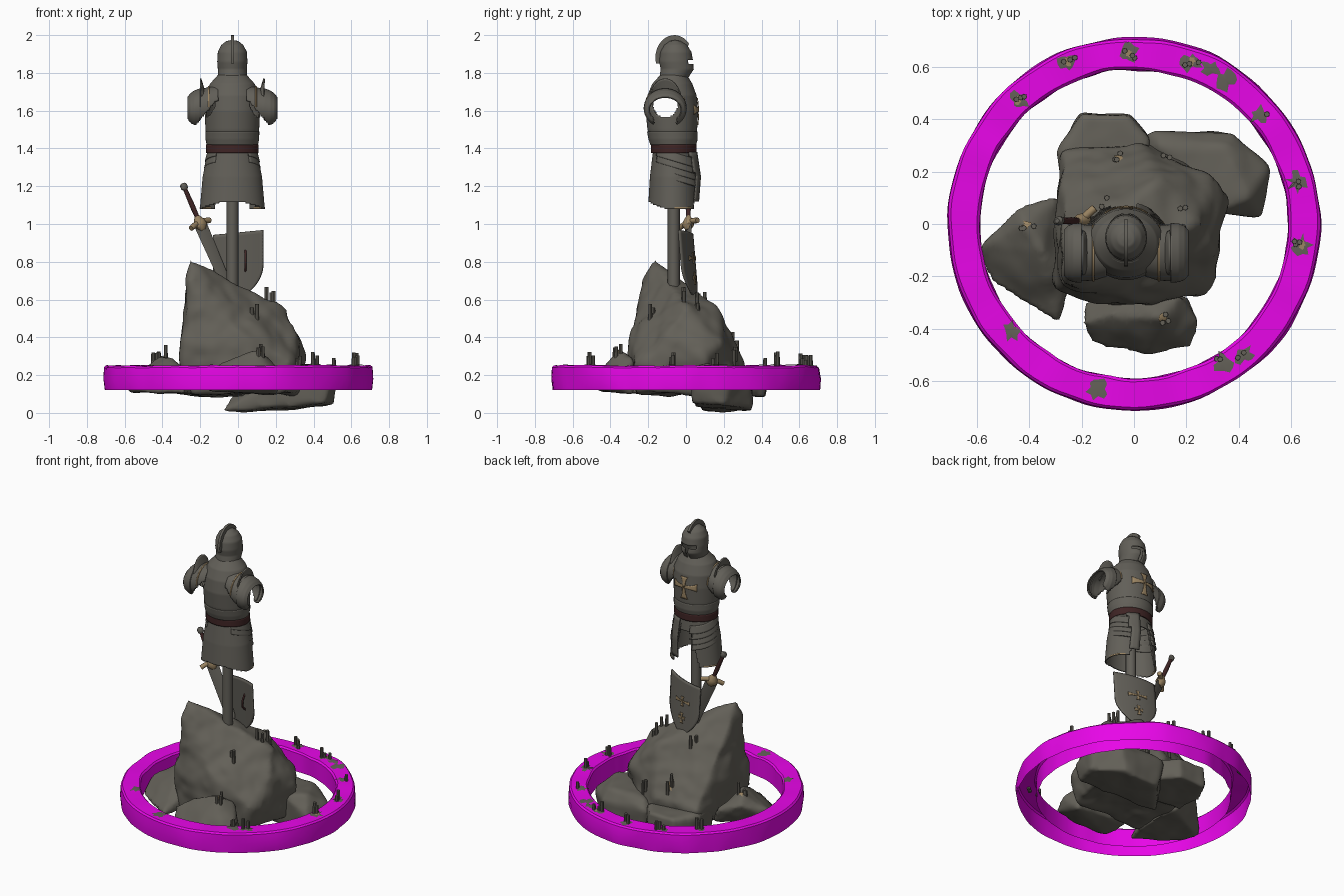
import bpy, bmesh, math, random
from mathutils import Vector, Matrix, noise
from mathutils.bvhtree import BVHTree

random.seed(4)
if "Cube" in bpy.data.objects:
    bpy.data.objects.remove(bpy.data.objects["Cube"])


def material(name, *rgb):
    m = bpy.data.materials.new(name)
    m.use_nodes = True
    m.diffuse_color = (*rgb, 1)
    m.node_tree.nodes["Principled BSDF"].inputs["Base Color"].default_value = (*rgb, 1)
    return m


STONE = material("stone grey", .125, .117, .097)
STEEL = material("steel grey", .122, .115, .098)
RING = material("magenta", .9, .002, .9)
RED = material("dark red", .05, .018, .018)
GOLD = material("dull gold", .33, .235, .125)
CX, CY = -.03, -.07


def finish(name, bm, mat, thick=0, angle=40):
    """Turn a bmesh into a shaded object, optionally thickened."""
    bmesh.ops.recalc_face_normals(bm, faces=bm.faces)
    me = bpy.data.meshes.new(name)
    bm.to_mesh(me)
    bm.free()
    me.materials.append(mat)
    ob = bpy.data.objects.new(name, me)
    bpy.context.collection.objects.link(ob)
    if thick:
        s = ob.modifiers.new("Thickness", "SOLIDIFY")
        s.thickness, s.offset = thick, 0
    bpy.ops.object.select_all(action="DESELECT")
    ob.select_set(True)
    bpy.context.view_layer.objects.active = ob
    bpy.ops.object.shade_smooth_by_angle(angle=math.radians(angle))
    return ob


def grid(bm, rows, closed=False):
    """Bridge rows of points into quads."""
    vs = [[bm.verts.new(p) for p in row] for row in rows]
    for a, b in zip(vs, vs[1:]):
        n = len(a)
        for i in range(n if closed else n - 1):
            j = (i + 1) % n
            bm.faces.new((a[i], a[j], b[j], b[i]))


def shell(name, rows, mat, keep=None, place=None, sub=6, seg=48, thick=.008):
    """Loft of ellipses (height, half width, back, front), with faces cut by a rule."""
    bm, loops = bmesh.new(), []
    for r0, r1 in zip(rows, rows[1:]):
        for k in range(sub + (r1 is rows[-1])):
            z, rx, y0, y1 = Vector(r0).lerp(Vector(r1), k / sub)
            loops.append([((CX if not place else 0) + rx * math.cos(t), (y0 + y1) / 2 + (y1 - y0) / 2 * math.sin(t), z)
                          for t in (math.tau * i / seg for i in range(seg))])
    grid(bm, loops, True)
    if keep:
        out = [f for f in bm.faces if not keep(f.calc_center_median())]
        bmesh.ops.delete(bm, geom=out, context="FACES")
    if place:
        for v in bm.verts:
            v.co = place(v.co.copy())
    return finish(name, bm, mat, thick)


def rod(name, pts, radius, mat):
    """Thin tube along a path."""
    cu = bpy.data.curves.new(name, "CURVE")
    cu.dimensions, cu.bevel_depth, cu.bevel_resolution = "3D", radius, 2
    cu.use_fill_caps = True
    sp = cu.splines.new("POLY")
    sp.points.add(len(pts) - 1)
    for p, q in zip(sp.points, pts):
        p.co = (*q, 1)
    cu.materials.append(mat)
    ob = bpy.data.objects.new(name, cu)
    bpy.context.collection.objects.link(ob)


ground = []


def rock(name, pts, rough=.011, soften=3):
    """Boulder: hull of points, remeshed, softened and roughened."""
    bm = bmesh.new()
    vs = [bm.verts.new(p) for p in pts]
    res = bmesh.ops.convex_hull(bm, input=vs)
    loose = [g for g in res["geom_interior"] if isinstance(g, bmesh.types.BMVert)]
    bmesh.ops.delete(bm, geom=loose, context="VERTS")
    ob = finish(name, bm, STONE)
    r = ob.modifiers.new("Remesh", "REMESH")
    r.mode, r.voxel_size = "VOXEL", .018
    s = ob.modifiers.new("Soften", "SMOOTH")
    s.iterations = soften
    bpy.context.view_layer.update()
    me = bpy.data.meshes.new_from_object(ob.evaluated_get(bpy.context.evaluated_depsgraph_get()))
    bpy.data.objects.remove(ob)
    bm = bmesh.new()
    bm.from_mesh(me)
    bm.normal_update()
    for v in bm.verts:
        v.co += v.normal * rough * (noise.noise(v.co * 7) + .4 * noise.noise(v.co * 15))
    ground.append(BVHTree.FromBMesh(bm))
    finish(name, bm, STONE, angle=60)


# Rocks
rock("main_rock", [(-.26, -.17, .82), (-.27, -.1, .73), (-.25, -.22, .7), (-.28, -.24, .5), (-.3, -.05, .45),
                   (-.3, -.24, .25), (-.05, -.08, .7), (.1, -.05, .61), (.25, 0, .55), (.31, -.1, .42),
                   (.36, .1, .28), (.31, -.2, .25), (.27, -.27, .27), (0, -.3, .42), (-.1, -.32, .25), (.1, .17, .55),
                   (.18, .2, .45), (.29, .18, .38), (0, .31, .28), (-.28, .27, .25), (-.1, .08, .6), (-.25, -.25, .1),
                   (.25, -.25, .1), (.33, .1, .1), (-.25, .25, .1), (.1, .3, .1)], .018, 4)
rock("left_rock", [(-.59, -.1, .11), (-.55, -.24, .11), (-.29, -.4, .11), (-.25, -.2, .2), (-.3, .1, .2),
                   (-.45, .07, .25), (-.42, 0, .3), (-.35, -.1, .3), (-.57, -.08, .2), (-.25, .08, .1), (-.25, -.25, .1)], soften=2)
rock("front_rock", [(-.2, -.38, .2), (-.17, -.46, .11), (.05, -.51, .15), (.22, -.48, .15), (.25, -.38, .2),
                    (.18, -.27, .28), (.1, -.36, .34), (0, -.27, .27), (-.19, -.29, .14), (.2, -.28, .1), (-.1, -.35, .27)])
rock("right_rock", [(.52, .22, .17), (.49, .02, .15), (.38, .35, .17), (.06, .36, .2), (-.09, .1, .003), (.51, .2, .04),
                    (.46, .03, .05), (.35, .35, .02), (.1, .34, .01), (.1, .3, .25), (.35, .3, .25), (.44, .1, .26), (.3, .04, .25)], .007, 2)
back_outline = [(-.29, .28), (-.2, .42), (-.02, .42), (.06, .33), (.05, .1), (-.27, .1)]
rock("back_rock", [(x, y, z) for x, y in back_outline for z in (.09, .23)])

# Worn ring around the base, hollow underneath
bm = bmesh.new()
section = [(.706, .12), (.712, .18), (.708, .24), (.698, .25), (.6, .25), (.59, .24), (.588, .12)]
loops = []
for i in range(120):
    t = math.tau * i / 120
    d = Vector((math.cos(t), math.sin(t), 0))
    loops.append([])
    for r, z in section:
        n = noise.noise(d * 5 + Vector((r * 9, 0, z * 9)))
        loops[-1].append(d * (r + .008 * n) + Vector((0, 0, z + (.007 * n if z > .2 else 0))))
grid(bm, loops + loops[:1])
bmesh.ops.remove_doubles(bm, verts=bm.verts, dist=.0001)
ground.append(BVHTree.FromBMesh(bm))
finish("ring", bm, RING, angle=30)


def drop(x, y):
    hits = [g.ray_cast(Vector((x, y, 1)), Vector((0, 0, -1)))[0] for g in ground]
    return max((h.z for h in hits if h), default=.25)


# Small stubs standing in clusters on the ring and the rocks, with bare patches under them
stubs, patches, wax = bmesh.new(), bmesh.new(), bmesh.new()
on_ring = [(-.25, .62, 3), (-.02, .65, 3), (.22, .62, 3), (.48, .42, 1), (-.44, .47, 3), (.62, .16, 2),
           (.64, -.08, 3), (.34, -.53, 2), (.42, -.5, 2), (-.14, -.63, 0), (-.47, -.41, 0), (.29, .59, 0), (.35, .55, 0)]
on_rock = [(-.06, .25, 3), (.13, .26, 2), (-.13, .08, 2), (.19, .07, 2), (-.41, 0, 3), (.11, -.36, 3), (.08, -.17, 2), (.17, 0, 2)]
for k, (x, y, n) in enumerate(on_ring + on_rock):
    spots = [(patches, .038)] if k < len(on_ring) else []
    for target, size in spots + ([(wax, .016)] if n > 2 else []):
        rim = []
        for i in range(13):
            r = size * random.uniform(.45, 1.3)
            px, py = x + r * math.cos(math.tau * i / 13), y + r * math.sin(math.tau * i / 13)
            rim.append(target.verts.new((px, py, drop(px, py) + (.003 if target is patches else .006))))
        mid = target.verts.new((x, y, drop(x, y) + .006))
        for a, b in zip(rim, rim[1:] + rim[:1]):
            target.faces.new((a, b, mid))
    for i in range(n):
        px, py = x + random.uniform(-.028, .028), y + random.uniform(-.02, .02)
        h = random.uniform(.04, .09)
        bmesh.ops.create_cone(stubs, cap_ends=True, segments=8, radius1=.011, radius2=.01, depth=h,
                              matrix=Matrix.Translation((px, py, drop(px, py) + h / 2 - .012)))
for name, part, mat in (("stubs", stubs, STONE), ("bare_patches", patches, STONE), ("wax_pools", wax, GOLD)):
    finish(name, part, mat)

# Post holding the armour
rod("post", [(CX, -.065, .45), (CX, -.065, 1.38)], .032, STEEL)

# Breastplate with open arm holes
torso_rows = [(1.39, .125, -.17, .04), (1.5, .138, -.2, .055), (1.6, .143, -.21, .06),
              (1.68, .14, -.2, .052), (1.74, .115, -.175, .03), (1.79, .07, -.13, 0)]
shell("breastplate", torso_rows, STEEL,
      lambda c: abs(c.x - CX) < .07 or math.hypot(c.y + .11, c.z - 1.63) > .066, sub=12, seg=128)
shell("waist_lip", [(1.42, .132, -.185, .05), (1.45, .138, -.195, .058), (1.49, .139, -.202, .058)], STEEL)
shell("belt", [(1.375, .133, -.18, .05), (1.42, .133, -.18, .05)], RED, thick=.012)

# Skirt with an arched hem, open at the front, and overlapping hip plates
shell("skirt", [(1.39, .125, -.17, .04), (1.25, .153, -.187, .052), (1.08, .168, -.197, .06)], STEEL,
      lambda c: (c.y < CY and c.z > 1.118 - .035 * ((c.x - CX) / .16) ** 2)
      or (c.y >= CY and (c.z > 1.3 or abs(c.x - CX) > .04 + .25 * (1.3 - c.z))), sub=24, seg=128)
for side in (1, -1):
    angles = [math.radians(a) for a in range(4, 52, 6)]
    rod("hem_trim", [(CX + side * .168 * math.cos(a), CY + .13 * math.sin(a), 1.085) for a in angles], .006, GOLD)
for i in range(4):
    z, g = 1.385 - .033 * i, .004 * i
    shell("hip_plates", [(z, .13 + g, -.173, .05 + g), (z - .045, .142 + g, -.181, .064 + g)], STEEL,
          lambda c: c.y > -.15 and abs(c.x) > .04 + .006 * i,
          lambda c: Vector((CX + c.x, c.y, min(c.z - .3 * (c.y + .09), 1.4))))
shell("hanging_plate", [(1.38, .13, -.17, .06), (1.25, .155, -.18, .08), (1.12, .168, -.19, .07)], STEEL,
      lambda c: c.y > CY and .04 < c.x - CX < .1)

# Shoulder plates: sleeves along x, tapering outward, open at the end and underneath
for side, label in ((1, "left"), (-1, "right")):
    def place(c):
        return Vector((CX + side * c.z, -.11 + c.x, 1.62 + c.y))

    def under(c):
        return c.y > .03 or (abs(c.x) > .06 and c.y > .13 - 1.15 * c.z)

    shell(label + "_shoulder_cap", [(.075, .09, -.085, .11), (.13, .102, -.1, .1), (.17, .104, -.1, .088),
                                    (.2, .1, -.1, .078)], STEEL, under, place, 8, 64)
    shell(label + "_arm_plate", [(.17, .11, -.108, .094), (.2, .108, -.108, .083), (.22, .1, -.098, .068),
                                 (.235, .084, -.08, .05)], STEEL, under, place, 8, 64)
    shell(label + "_shoulder_flange", [(.15, .09, -.1, .09), (.168, .085, -.1, .15)], STEEL, lambda c: c.y > .06, place)
    arc = [math.radians(a) for a in range(0, 181, 12)]
    rod(label + "_shoulder_trim", [place(Vector((.106 * math.cos(a), .106 * math.sin(a), .125))) for a in arc], .005, GOLD)

# Helmet with a narrow neck, a T-shaped face opening and a crest
shell("helmet", [(1.76, .07, -.135, 0), (1.785, .073, -.135, .015), (1.82, .073, -.13, .038), (1.86, .076, -.138, .034),
                 (1.91, .073, -.132, .025), (1.945, .055, -.112, .002), (1.965, .03, -.085, -.03), (1.97, .003, -.06, -.055)],
      STEEL, lambda c: c.y < -.02 or not ((1.845 < c.z < 1.872 and abs(c.x - CX) < .055)
                                          or (c.z < 1.85 and abs(c.x - CX) < .011)))
shell("helmet_collar", [(1.735, .105, -.165, .025), (1.775, .082, -.145, .01)], STEEL)
bm = bmesh.new()
outer, inner = [], []
for a in range(38, 195, 12):
    c, s = math.cos(math.radians(a)), math.sin(math.radians(a))
    outer.append((-.062 + .1 * c, 1.88 + .12 * s))
    inner.append((-.055 + .07 * c, 1.87 + .085 * s))
grid(bm, [[(CX + dx, y, z) for y, z in row] for dx, row in ((-.008, outer), (.008, outer), (.008, inner), (-.008, inner), (-.008, outer))])
bmesh.ops.remove_doubles(bm, verts=bm.verts, dist=.0001)
bmesh.ops.holes_fill(bm, edges=bm.edges)
finish("helmet_crest", bm, STEEL)


def torso_y(x, z):
    for a, b in zip(torso_rows, torso_rows[1:]):
        if a[0] <= z <= b[0]:
            _, rx, y0, y1 = Vector(a).lerp(Vector(b), (z - a[0]) / (b[0] - a[0]))
            return (y0 + y1) / 2 + (y1 - y0) / 2 * math.sqrt(max(0, 1 - ((x - CX) / rx) ** 2))


def shield_y(x, z):
    return .034 - .27 * x - 1.3 * x * x - .08 * (z - .78)


def cross(name, cx, cz, wide, up, low, surface):
    """Flared cross laid on a surface, with its own reach sideways, up and down."""
    bm = bmesh.new()
    for ax, az, reach in ((1, 0, wide), (-1, 0, wide), (0, 1, up), (0, -1, low)):
        rows = []
        for k in range(7):
            u, w = reach * k / 6, up * (.15 + .26 * (k / 6) ** 3)
            pts = [(cx + ax * u + az * w * s, cz + az * u + ax * w * s) for s in (-1, -.5, 0, .5, 1)]
            rows.append([(x, surface(x, z) + .008, z) for x, z in pts])
        grid(bm, rows)
    finish(name, bm, GOLD, .004)


cross("chest_cross", CX, 1.605, .082, .062, .082, torso_y)

# Heater shield beside the post, turned a little to the left
bm, rows = bmesh.new(), []
for k in range(21):
    z = .61 + .345 * k / 20
    w = .132 * math.sin(min(1, (z - .605) / .17) * math.pi / 2) ** .7
    rows.append([(w * i / 8, shield_y(w * i / 8, z), z + .1 * w * i / 8 * k / 20) for i in range(-8, 9)])
grid(bm, rows)
finish("shield", bm, STEEL, .01)
cross("shield_cross", 0, .82, .06, .03, .03, shield_y)
cross("shield_lower_mark", 0, .715, .026, .03, .034, shield_y)
strap = [(.86, 0), (.82, .03), (.78, .03), (.75, 0)]
rod("shield_strap", [(.04, shield_y(.04, z) - d, z) for z, d in strap], .006, RED)

# Sword stuck point down in the rock, built upright, then turned and tilted
tilt = Matrix.Translation((-.2, .012, 1)) @ Matrix.Rotation(-.41, 4, "Y") @ Matrix.Rotation(.45, 4, "Z")


def sword_part(name, profile, mat, depth, sides=4):
    bm = bmesh.new()
    loops = [[tilt @ Vector((w * math.cos(math.tau * i / sides), depth * w * math.sin(math.tau * i / sides), z))
              for i in range(sides)] for z, w in profile]
    grid(bm, loops, True)
    bmesh.ops.holes_fill(bm, edges=bm.edges)
    finish(name, bm, mat)


sword_part("sword_blade", [(-.41, .002), (-.34, .03), (0, .038)], STEEL, .22)
sword_part("sword_grip", [(.02, .011), (.1, .014), (.2, .011)], RED, 1, 12)
sword_part("sword_pommel", [(.195, .01), (.205, .02), (.225, .02), (.235, .01)], STEEL, .8, 12)
sword_part("sword_collar", [(-.035, .015), (-.01, .036), (.015, .033), (.045, .014)], GOLD, .8, 12)
rod("sword_guard", [tilt @ Vector((x, x * .3, .01 - 2.5 * x * x)) for x in (-.07, -.04, 0, .04, .07)], .015, GOLD)
